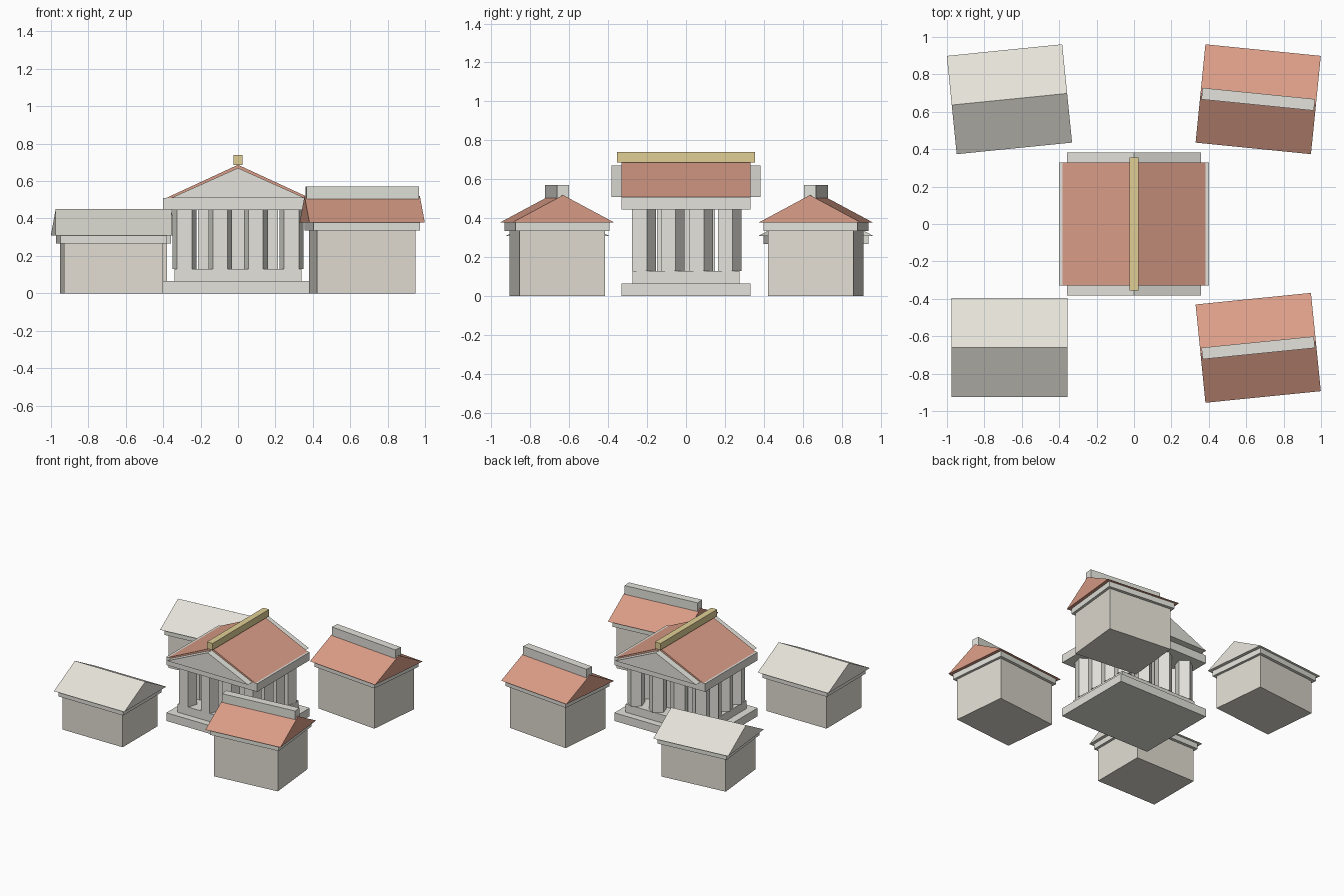
import bpy
import bmesh
from math import pi
from mathutils import Matrix

cube = bpy.data.objects.get("Cube")
if cube:
    bpy.data.objects.remove(cube, do_unlink=True)


def material(name, r, g, b):
    """Flat material from 0-255 display values, converted to linear."""
    lin = [((c / 255 + 0.055) / 1.055) ** 2.4 for c in (r, g, b)] + [1]
    mat = bpy.data.materials.new(name)
    mat.use_nodes = True
    mat.diffuse_color = lin
    bsdf = mat.node_tree.nodes["Principled BSDF"]
    bsdf.inputs["Base Color"].default_value = lin
    bsdf.inputs["Roughness"].default_value = 0.9
    return mat


marble = material("marble", 227, 226, 219)
plaster = material("plaster", 226, 222, 211)
pale_tile = material("pale_tile", 228, 226, 216)
terracotta = material("terracotta", 218, 157, 135)
gold = material("gilded_bronze", 225, 207, 149)


def finish(name, bm, mat, loc, turn):
    bmesh.ops.recalc_face_normals(bm, faces=bm.faces)
    mesh = bpy.data.meshes.new(name)
    bm.to_mesh(mesh)
    bm.free()
    mesh.materials.append(mat)
    obj = bpy.data.objects.new(name, mesh)
    obj.location = (loc[0], loc[1], 0)
    obj.rotation_euler.z = turn
    bpy.context.collection.objects.link(obj)
    return obj


def box(name, mat, hx, hy, z0, z1, loc=(0, 0), turn=0):
    """Block given by half sizes and its bottom and top heights."""
    bm = bmesh.new()
    bmesh.ops.create_cube(bm, size=2)
    bmesh.ops.transform(bm, verts=bm.verts, matrix=Matrix.Translation((0, 0, (z0 + z1) / 2))
                        @ Matrix.Diagonal((hx, hy, (z1 - z0) / 2, 1)))
    return finish(name, bm, mat, loc, turn)


def gable(name, mat, half_span, half_length, z0, z1, loc=(0, 0), turn=0):
    """Triangular prism with its ridge along local y."""
    bm = bmesh.new()
    profile = [(-half_span, z0), (half_span, z0), (0, z1)]
    face = bm.faces.new([bm.verts.new((x, -half_length, z)) for x, z in profile])
    ext = bmesh.ops.extrude_face_region(bm, geom=[face])
    moved = [v for v in ext["geom"] if isinstance(v, bmesh.types.BMVert)]
    bmesh.ops.translate(bm, verts=moved, vec=(0, 2 * half_length, 0))
    return finish(name, bm, mat, loc, turn)


def column(name, loc):
    """Five-sided shaft with a flat side facing the front."""
    bm = bmesh.new()
    bmesh.ops.create_cone(bm, cap_ends=True, segments=5, radius1=0.067, radius2=0.067,
                          depth=0.315,
                          matrix=Matrix.Translation((0, 0, 0.2875)) @ Matrix.Rotation(pi / 2, 4, "Z"))
    # keep one vertex pointing to the back whatever the primitive's start angle
    tip = max(bm.verts, key=lambda v: v.co.y)
    if abs(tip.co.x) > 0.001:
        bmesh.ops.rotate(bm, verts=bm.verts, matrix=Matrix.Rotation(-pi / 2, 3, "Z"))
    return finish(name, bm, marble, loc, 0)


# Temple: stepped base, inner chamber, beam, pediments, roof and ridge
box("temple_lower_step", marble, 0.40, 0.33, 0, 0.065)
box("temple_upper_step", marble, 0.34, 0.275, 0.065, 0.13)
box("temple_inner_chamber", marble, 0.215, 0.15, 0.13, 0.445)
box("temple_entablature", marble, 0.40, 0.33, 0.445, 0.51)
gable("temple_pediment", marble, 0.357, 0.383, 0.51, 0.67)
gable("temple_roof", terracotta, 0.383, 0.33, 0.51, 0.687)
box("temple_ridge_beam", gold, 0.025, 0.355, 0.687, 0.74)

# Ring of columns
for i in range(4):
    for j in range(4):
        if i in (0, 3) or j in (0, 3):
            column(f"temple_column_{i}_{j}", (-0.286 + i * 0.1907, -0.222 + j * 0.147))


def house(name, loc, turn, wall_top, roof_mat, ridge):
    """Small gabled building; its ridge runs along local x."""
    eave = wall_top + 0.043
    box(name + "_walls", plaster, 0.265, 0.22, 0, wall_top, loc, turn)
    box(name + "_cornice", marble, 0.285, 0.243, wall_top, eave, loc, turn)
    gable(name + "_roof", roof_mat, 0.264, 0.31, eave, eave + 0.141, loc, turn + pi / 2)
    if ridge:
        box(name + "_ridge_beam", marble, 0.302, 0.031, eave + 0.125, eave + 0.194, loc, turn)


# Four houses around the temple
house("front_right_house", (-0.665, -0.66), 0, 0.267, pale_tile, False)
house("back_right_house", (-0.666, 0.667), 0.1, 0.267, pale_tile, False)
house("front_left_house", (0.664, -0.662), 0.1, 0.335, terracotta, True)
house("back_left_house", (0.664, 0.667), -0.1, 0.335, terracotta, True)
